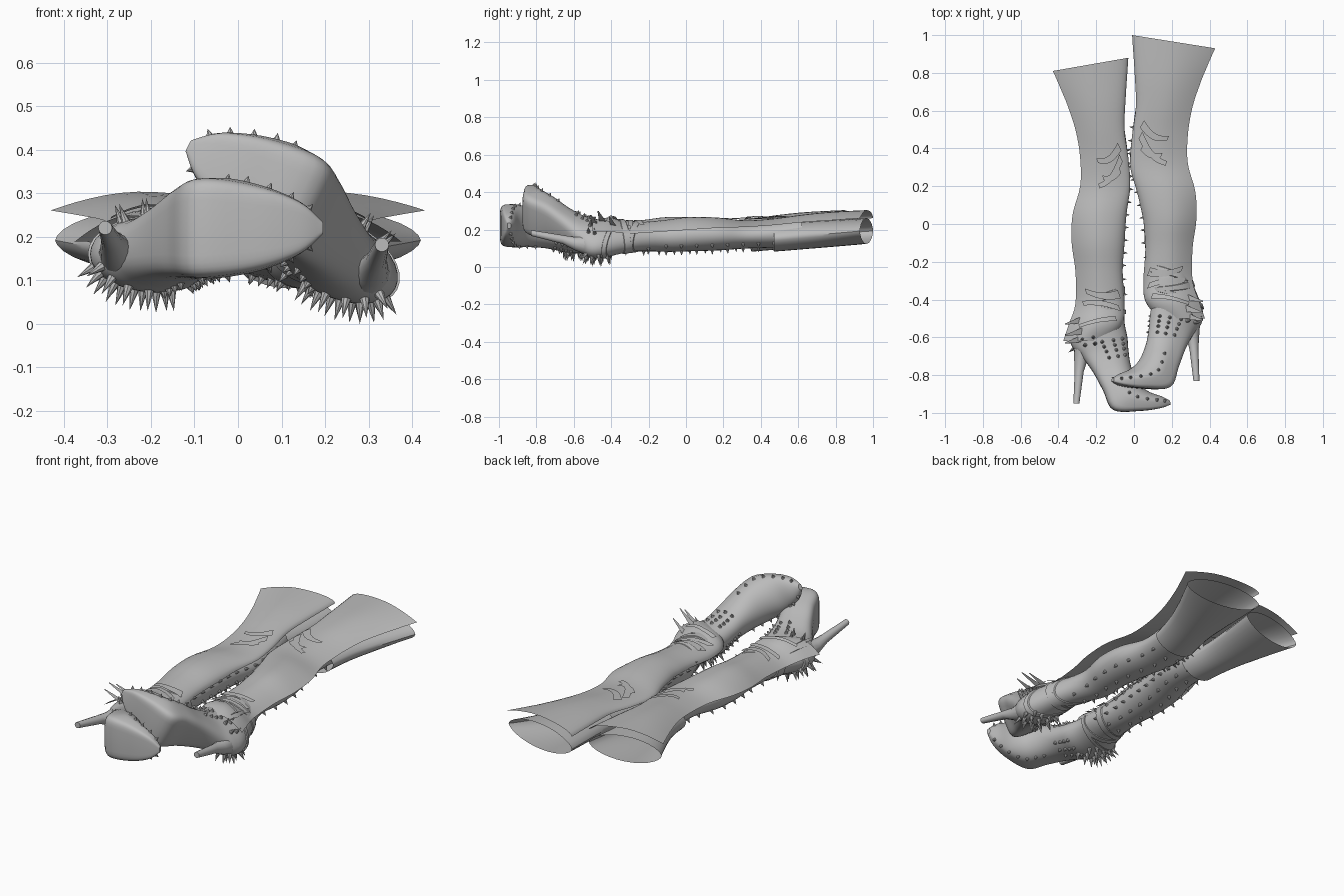
import bpy, bmesh
from math import sin, cos, pi, radians
from mathutils import Vector

if "Cube" in bpy.data.objects:
    bpy.data.objects.remove(bpy.data.objects["Cube"])

grey = bpy.data.materials.new("mid_grey")
grey.use_nodes = True
grey.diffuse_color = (0.5, 0.5, 0.5, 1)
grey.node_tree.nodes["Principled BSDF"].inputs["Base Color"].default_value = (0.5, 0.5, 0.5, 1)
made = []


def finish(name, bm, angle=35):
    bmesh.ops.recalc_face_normals(bm, faces=bm.faces)
    mesh = bpy.data.meshes.new(name)
    bm.to_mesh(mesh)
    bm.free()
    ob = bpy.data.objects.new(name, mesh)
    bpy.context.collection.objects.link(ob)
    mesh.materials.append(grey)
    bpy.ops.object.select_all(action='DESELECT')
    ob.select_set(True)
    bpy.context.view_layer.objects.active = ob
    bpy.ops.object.shade_smooth_by_angle(angle=radians(angle))
    made.append(ob)


def grid(name, rows, closed=False, cap_start=False, cap_end=False):
    """Skin a list of point rows."""
    bm = bmesh.new()
    vs = [[bm.verts.new(p) for p in row] for row in rows]
    n = len(rows[0])
    for a, b in zip(vs, vs[1:]):
        for i in range(n if closed else n - 1):
            j = (i + 1) % n
            bm.faces.new((a[i], a[j], b[j], b[i]))
    if cap_start:
        bm.faces.new(vs[0])
    if cap_end:
        bm.faces.new(vs[-1])
    finish(name, bm)


def spline(keys, t):
    """Catmull-Rom through tuples of numbers."""
    i = max(0, min(int(t), len(keys) - 2))
    u = t - i
    a, b, c, d = (keys[max(0, min(k, len(keys) - 1))] for k in range(i - 1, i + 3))
    return [q + 0.5 * u * (r - p + u * (2 * p - 5 * q + 4 * r - s + u * (3 * (q - r) + s - p)))
            for p, q, r, s in zip(a, b, c, d)]


# foot, toe to ankle: back point, front point, half width, drop, sole flatness
FOOT = [(.195, -.955, .19, -.935, .015, 0, .6),
        (.14, -.975, .145, -.912, .06, 0, .8),
        (.03, -.99, .08, -.888, .097, 0, .8),
        (-.11, -.985, .03, -.85, .115, 0, .8),
        (-.165, -.88, .0, -.8, .105, .01, .7),
        (-.22, -.78, -.02, -.735, .09, .03, .5),
        (-.28, -.70, -.03, -.66, .085, .05, .2),
        (-.33, -.645, -.035, -.6, .088, .06, 0),
        (-.335, -.57, -.05, -.52, .085, .06, 0),
        (-.275, -.43, -.05, -.42, .075, .06, 0)]
# shaft, heel to thigh: y, inner x, outer x, underside, panel edge, top
SHAFT = [(-.62, .13, .375, .08, .19, .25),
         (-.53, .06, .345, .08, .19, .265),
         (-.42, .05, .31, .08, .18, .24),
         (-.25, .06, .31, .083, .19, .25),
         (-.1, .05, .33, .085, .2, .268),
         (.05, .04, .325, .09, .21, .265),
         (.2, .02, .285, .1, .215, .25),
         (.35, .03, .285, .105, .225, .26),
         (.5, .05, .31, .11, .24, .28),
         (.65, .045, .36, .115, .25, .295),
         (.845, .03, .43, .125, .262, .305)]
LAST = len(SHAFT) - 1
CUFF = 7


def build_boot(side, s, dy, origin, forward, lean, drop):
    fx, fz = forward
    wide = Vector((fz * s, 0, abs(fx)))

    def foot_point(f, y, dz=0):
        return Vector((origin[0] + fx * f, y + dy, origin[1] + fz * f - dz * drop))

    def shaft_row(k):
        y, xi, xo, lo, edge, hi = spline(SHAFT, k)
        xi -= lean * max(0, min(1, (y + .1) * 4))
        return y, xi, xo, lo, edge, hi

    # all cross-sections as flat tuples: centre, front axis, side axis, flatness
    keys = []
    for bf, by, ff, fy, w, dz, flat in FOOT:
        b, f = foot_point(bf, by, dz), foot_point(ff, fy, dz)
        keys.append((*((b + f) / 2), *((f - b) / 2), *(wide * w), flat))
    for k in range(3, CUFF + 2):
        y, xi, xo, lo, edge, hi = shaft_row(k)
        xo -= .06
        hi -= .012
        keys.append((s * (xi + xo) / 2, y + dy, (lo + hi) / 2,
                     s * (xi - xo) / 2, 0, 0, 0, 0, (hi - lo) / 2, 0))

    def surface(t, a, grow=1):
        v = spline(keys, t)
        c, A, W = Vector(v[:3]), Vector(v[3:6]), Vector(v[6:9])
        p, q = cos(a), sin(a)
        if p < 0:
            e = 1 - max(0, v[9]) * .8
            p, q = -abs(p) ** e, (1 if q > 0 else -1) * abs(q) ** e
        return c + (A * p + W * q) * grow

    # foot and leg tube
    n, steps = 32, 5
    rows = [[surface(i / steps, 2 * pi * j / n) for j in range(n)]
            for i in range((len(keys) - 1) * steps + 1)]
    grid(side + "_boot_body", rows, True, cap_start=True)

    def slant(k, c):
        return -.035 * max(0, k - LAST + 1) * c

    # overhanging upper panel: round on the inner side, sloping to the outer edge
    def panel(k, c, lift=0):
        y, xi, xo, lo, edge, hi = shaft_row(k)
        rise = 1 - c ** 1.7 if c > 0 else (1 - c * c) ** .5
        return Vector((s * ((xi + xo) / 2 + (xo - xi) / 2 * c), y + dy + slant(k, c),
                       edge + (hi - edge) * rise + lift))

    grid(side + "_upper_panel",
         [[panel(k / 4, -cos(pi * j / 16)) for j in range(17)] for k in range(LAST * 4 + 1)])

    # thigh cuff: a lens-shaped sleeve under the panel
    def cuff(k, a):
        y, xi, xo, lo, edge, hi = shaft_row(k)
        lo -= .022 * (LAST - k) / (LAST - CUFF)
        xo -= .01 + .03 * (LAST - k) / (LAST - CUFF)
        c, h = cos(a), sin(a)
        return Vector((s * ((xi + xo) / 2 + (xo - xi) / 2 * c), y + dy + slant(k, c),
                       (lo + edge) / 2 + (edge - lo) / 2 * h * abs(h) ** .2))

    grid(side + "_thigh_cuff",
         [[cuff(CUFF + k / 4, 2 * pi * j / 28) for j in range(28)]
          for k in range((LAST - CUFF) * 4 + 1)], True)

    # stiletto heel
    rows = []
    for f, y, dz, r in ((-.26, -.64, .06, .06), (-.28, -.71, .05, .037),
                        (-.29, -.78, .03, .024), (-.305, -.95, 0, .016)):
        c = foot_point(f, y, dz)
        rows.append([c + Vector((r * cos(a), 0, r * sin(a)))
                     for a in (2 * pi * j / 14 for j in range(14))])
    grid(side + "_heel", rows, True, cap_end=True)

    # ankle straps wrapped round the leg
    for i, (t0, tilt) in enumerate(((8.35, .25), (8.8, -.2), (9.25, .2))):
        rows = [[surface(t0 + d + tilt * cos(2 * pi * j / n), 2 * pi * j / n, g)
                 for j in range(n)] for d, g in ((-.12, 1.02), (-.1, 1.07), (.1, 1.07), (.12, 1.02))]
        grid(f"{side}_ankle_strap_{i}", rows, True)

    # ribbon tails lying on the panel: start row and spot, end row and spot, bend
    for i, (k0, c0, k1, c1, bend) in enumerate(((7.4, -.7, 6.9, .3, -.2), (7.0, -.7, 6.0, .25, -.2),
                                                (6.6, -.6, 6.3, .1, -.15), (1.8, -.8, 2.0, .7, .1),
                                                (2.3, -.8, 2.4, .6, -.1), (1.3, -.7, .9, .6, .1))):
        rows = []
        for j in range(11):
            u = j / 10
            k = k0 + (k1 - k0) * u + bend * sin(pi * u)
            w = .13 - .05 * u
            rows.append([panel(k + d, c0 + (c1 - c0) * u + d * .4, .012) for d in (-w, w)])
        grid(f"{side}_ribbon_{i}", rows)

    # pointed bow ends beside the ankle
    for i, (y, z) in enumerate(((-.5, .24), (-.56, .27), (-.6, .25))):
        a = Vector((s * .25, y + dy, z - .04))
        b = Vector((s * .365, y + dy - .03, z + .03))
        grid(f"{side}_bow_end_{i}", [[a + Vector((0, d, 0)), b + Vector((0, d * .15, 0))]
                                     for d in (-.022, .022)])

    # spikes and studs
    bm = bmesh.new()

    def spike(t, deg, length, radius):
        a = radians(deg)
        p = surface(t, a)
        nrm = (surface(t + .05, a) - surface(t - .05, a)).cross(
            surface(t, a + .05) - surface(t, a - .05)).normalized()
        if nrm.dot(p - Vector(spline(keys, t)[:3])) < 0:
            nrm.negate()
        m = nrm.to_track_quat('Z', 'Y').to_matrix().to_4x4()
        m.translation = p + nrm * (length / 2 - .003)
        bmesh.ops.create_cone(bm, cap_ends=True, segments=8, radius1=radius,
                              radius2=0, depth=length, matrix=m)

    for i, t in enumerate((6.8, 7.3, 7.8, 8.2)):
        for deg in range(200 + 10 * (i % 2), 285, 20):
            spike(t, deg, .05, .012)
    for t in (6.9, 7.4):
        for deg in (100, 122):
            spike(t, deg, .045, .011)
    for sign in (-1, 1):
        for i in range(7):
            spike(.7 + i * .6, sign * 72, .02, .01)
        for deg in (35, 60, 85):
            for i in range(4):
                spike(5.6 + i * .45, sign * deg, .02, .011)
        for i in range(12):
            spike(9.3 + i * .45, sign * 18, .03, .009)
    for deg in (-55, -95, -140):
        for i in range(9):
            spike(9.6 + i * .55, deg, .026, .01)
    finish(side + "_spikes", bm)


build_boot("right", -1, 0, (0, .222), (1, 0), 0, 1)
build_boot("left", 1, .12, (.059, .322), (-.89, .455), .04, 1.4)

# rest the pair on the ground
low = min(v.co.z for ob in made for v in ob.data.vertices)
for ob in made:
    for v in ob.data.vertices:
        v.co.z -= low
